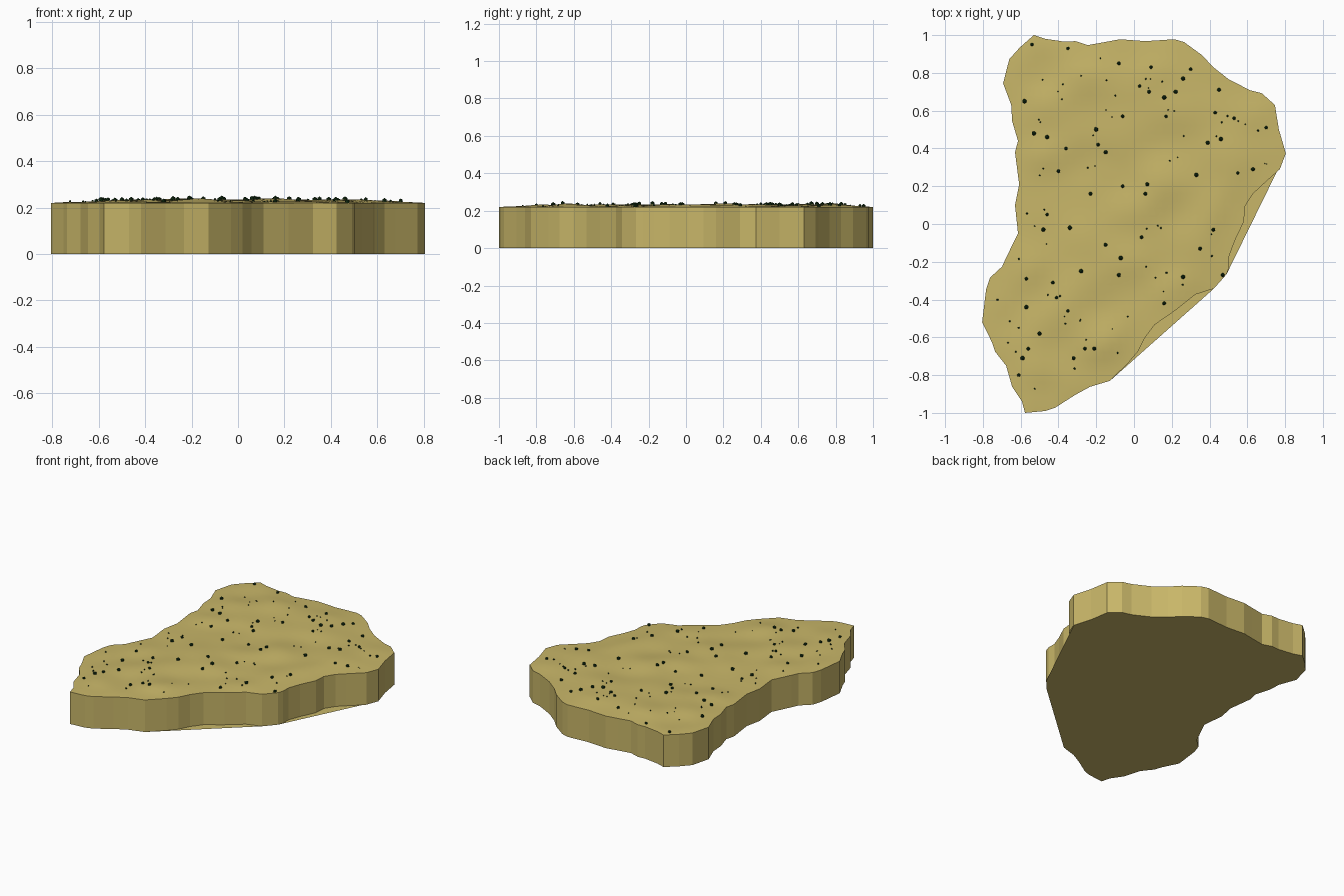
import bpy, bmesh, random
from mathutils import Vector, noise
from mathutils.geometry import intersect_point_line

if "Cube" in bpy.data.objects:
    bpy.data.objects.remove(bpy.data.objects["Cube"])

H = 0.22          # height of the slab rim
random.seed(4)

# coastline seen from the top, clockwise from the north-west tip
OUTLINE = [
    (-.53, 1), (-.47, .98), (-.365, .965), (-.31, .968), (-.245, .947), (-.155, .963),
    (-.075, .978), (.06, .968), (.215, .978), (.265, .963), (.36, .894), (.42, .83),
    (.5, .767), (.614, .708), (.677, .692), (.746, .63), (.767, .5), (.804, .374),
    (.772, .29), (.677, .204), (.63, .16), (.587, .093), (.582, .013), (.534, -.088),
    (.503, -.172), (.503, -.23), (.49, -.266), (.423, -.342), (.323, -.374), (.217, -.459),
    (.11, -.533), (.058, -.602), (.02, -.676), (-.03, -.735), (-.127, -.83), (-.233, -.862),
    (-.312, -.905), (-.418, -.973), (-.47, -.99), (-.577, -1), (-.593, -.94), (-.645, -.862),
    (-.677, -.75), (-.735, -.676), (-.75, -.63), (-.804, -.52), (-.783, -.347), (-.762, -.284),
    (-.698, -.225), (-.677, -.178), (-.614, -.05), (-.63, .1), (-.608, .21), (-.63, .38),
    (-.614, .44), (-.645, .544), (-.65, .63), (-.693, .745), (-.66, .873), (-.603, .936)]

# larger shrubs
SHRUBS = [
    (-.54, .95), (-.35, .93), (-.08, .85), (.09, .83), (.03, .73), (.08, .7), (.16, .67),
    (.26, .77), (.22, .7), (.3, .82), (.45, .71), (.43, .59), (.53, .56), (.17, .57),
    (-.06, .57), (-.58, .65), (-.53, .48), (-.46, .46), (-.2, .5), (-.36, .4), (-.19, .42),
    (-.15, .38), (.39, .43), (.46, .45), (.33, .26), (.55, .27), (.63, .29), (.07, .21),
    (.06, .16), (-.06, .2), (-.23, .16), (-.46, .05), (-.34, -.02), (-.48, -.03), (-.15, -.11),
    (.04, -.07), (-.07, -.18), (-.08, -.27), (-.28, -.25), (.26, -.28), (.35, -.13),
    (.42, -.03), (.47, -.27), (.16, -.42), (-.57, -.29), (-.43, -.31), (-.57, -.44),
    (-.41, -.39), (-.35, -.46), (-.5, -.58), (-.26, -.66), (-.21, -.66), (-.32, -.71),
    (-.56, -.66), (-.59, -.71), (-.61, -.8), (-.4, .28), (.7, .51)]

SEGMENTS = list(zip(OUTLINE, OUTLINE[1:] + OUTLINE[:1]))


def material(name, color):
    m = bpy.data.materials.new(name)
    m.diffuse_color = (*color, 1)
    m.use_nodes = True
    m.node_tree.nodes["Principled BSDF"].inputs["Base Color"].default_value = m.diffuse_color
    return m


def finish(bm, name, mat):
    me = bpy.data.meshes.new(name)
    bm.to_mesh(me)
    bm.free()
    me.materials.append(mat)
    ob = bpy.data.objects.new(name, me)
    bpy.context.collection.objects.link(ob)
    return ob


def coast_distance(x, y):
    p = Vector((x, y, 0))
    best = 9
    for a, b in SEGMENTS:
        a, b = Vector((*a, 0)), Vector((*b, 0))
        t = min(1, max(0, intersect_point_line(p, a, b)[1]))
        best = min(best, (p - a.lerp(b, t)).length)
    return best


def inside(x, y):
    hit = False
    for (ax, ay), (bx, by) in SEGMENTS:
        if (ay > y) != (by > y) and x < ax + (y - ay) * (bx - ax) / (by - ay):
            hit = not hit
    return hit


def ground(x, y):
    fall = min(1, coast_distance(x, y) / 0.15)
    n = noise.noise(Vector((x * 4, y * 4.6, 3.7)))
    return H + fall * max(0, 0.009 + 0.017 * n)


earth = material("earth", (.58, .47, .14))
leaf = material("leaf", (.008, .035, .008))

# slab: vertical cliff walls and a flat base that bridges the eastern bays
bm = bmesh.new()
low = [bm.verts.new((x, y, 0)) for x, y in OUTLINE]
high = [bm.verts.new((x, y, H)) for x, y in OUTLINE]
for i in range(len(low)):
    j = (i + 1) % len(low)
    bm.faces.new((low[j], low[i], high[i], high[j]))
bays = set(range(18, 26)) | set(range(28, 34))
bm.faces.new([v for i, v in enumerate(low) if i not in bays])
finish(bm, "cliff_and_base", earth)

# gently rolling top: outline cut into a grid and lifted by noise
bm = bmesh.new()
bm.faces.new([bm.verts.new((x, y, 0)) for x, y in reversed(OUTLINE)])
for axis, extent in ((0, .8), (1, 1)):
    normal = Vector((1 - axis, axis, 0))
    steps = int(extent * 2 / .04)
    for k in range(1, steps):
        co = normal * (-extent + k * .04 + .0013)
        bmesh.ops.bisect_plane(bm, geom=bm.verts[:] + bm.edges[:] + bm.faces[:],
                               plane_co=co, plane_no=normal, dist=1e-5)
for v in bm.verts:
    v.co.z = ground(v.co.x, v.co.y)
for f in bm.faces:
    f.smooth = True
finish(bm, "rolling_top", earth)

# shrubs: listed large ones plus scattered tiny ones
spots = [(x, y, random.uniform(.009, .013)) for x, y in SHRUBS]
while len(spots) < 125:
    x, y = random.uniform(-.75, .75), random.uniform(-.95, .95)
    if inside(x, y) and coast_distance(x, y) > .05:
        spots.append((x, y, random.uniform(.003, .006)))
bm = bmesh.new()
for x, y, r in spots:
    new = bmesh.ops.create_icosphere(bm, subdivisions=1, radius=r)["verts"]
    bmesh.ops.translate(bm, verts=new, vec=(x, y, ground(x, y) + r * .4))
finish(bm, "shrubs", leaf)
